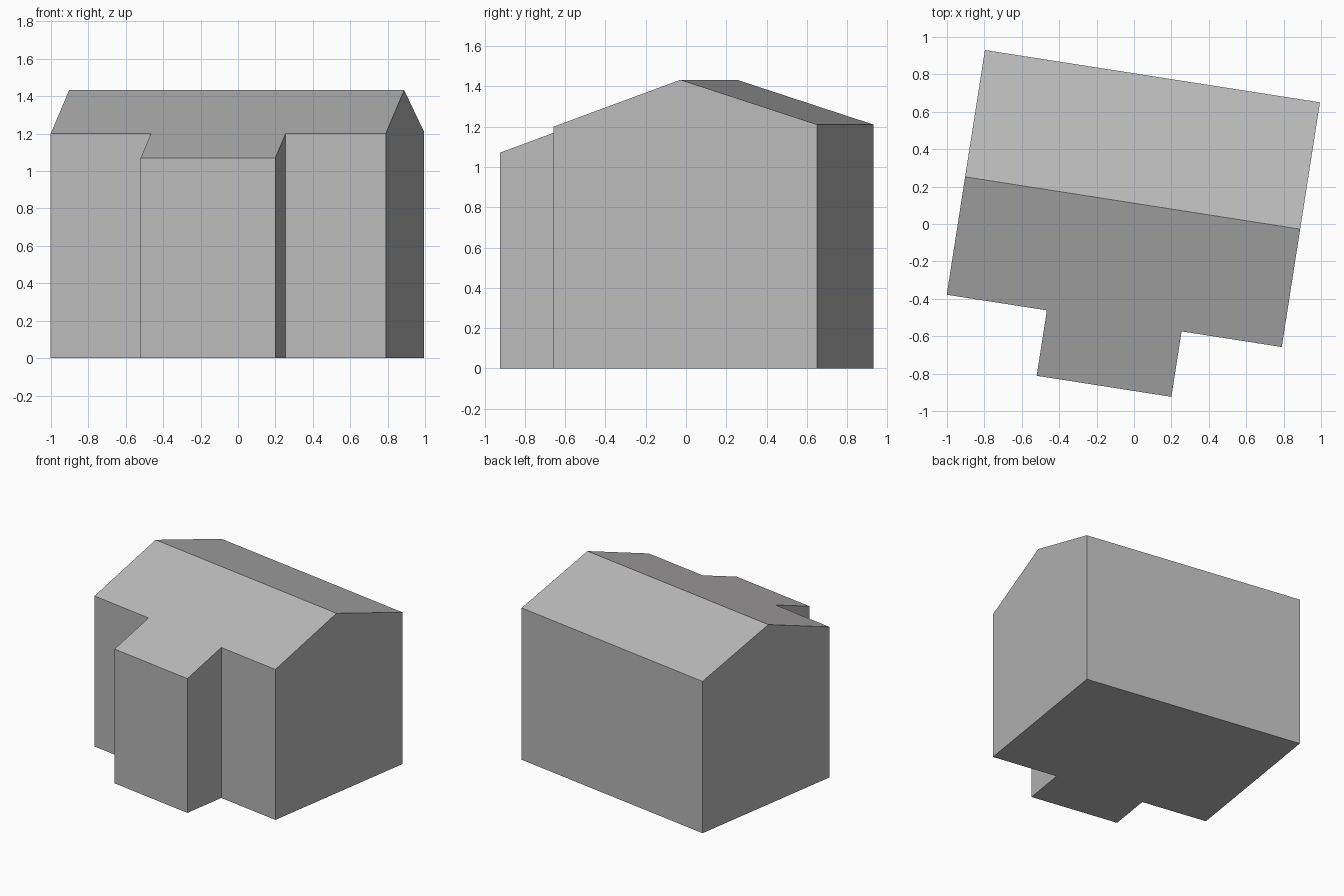
import bpy, bmesh, math

if "Cube" in bpy.data.objects:
    bpy.data.objects.remove(bpy.data.objects["Cube"])

ANGLE = math.radians(-8.87)     # house is turned slightly on its plot
LEFT, RIGHT = -0.931, 0.882
BACK, RIDGE, FRONT, BAY = 0.796, 0.110, -0.528, -0.882
BAY_L, BAY_R = -0.389, 0.340
RIDGE_Z = 1.433


def roof_z(y):
    """Roof height: shallow back slope, steeper front slope over the bay."""
    return RIDGE_Z - (0.324 * (y - RIDGE) if y > RIDGE else 0.365 * (RIDGE - y))


# footprint, counter-clockwise, starting at the left end of the ridge
outline = [(LEFT, RIDGE), (LEFT, FRONT), (BAY_L, FRONT), (BAY_L, BAY),
           (BAY_R, BAY), (BAY_R, FRONT), (RIGHT, FRONT), (RIGHT, RIDGE),
           (RIGHT, BACK), (LEFT, BACK)]

bm = bmesh.new()
low = [bm.verts.new((x, y, 0)) for x, y in outline]
top = [bm.verts.new((x, y, roof_z(y))) for x, y in outline]
n = len(outline)

# walls
for i in range(n):
    j = (i + 1) % n
    bm.faces.new((low[i], low[j], top[j], top[i]))
# floor, front roof slope, back roof slope
bm.faces.new(low[::-1])
bm.faces.new(top[:8])
bm.faces.new((top[0], top[7], top[8], top[9]))
# merge the two coplanar halves of each gable wall
bmesh.ops.dissolve_edges(
    bm, edges=[bm.edges.get((low[i], top[i])) for i in (0, 7)], use_verts=False)
bmesh.ops.recalc_face_normals(bm, faces=bm.faces)

mesh = bpy.data.meshes.new("house")
bm.to_mesh(mesh)
bm.free()
house = bpy.data.objects.new("house", mesh)
house.rotation_euler.z = ANGLE
bpy.context.collection.objects.link(house)

grey = bpy.data.materials.new("light grey")
grey.diffuse_color = (0.5, 0.49, 0.49, 1)
grey.use_nodes = True
grey.node_tree.nodes["Principled BSDF"].inputs["Base Color"].default_value = grey.diffuse_color
mesh.materials.append(grey)
